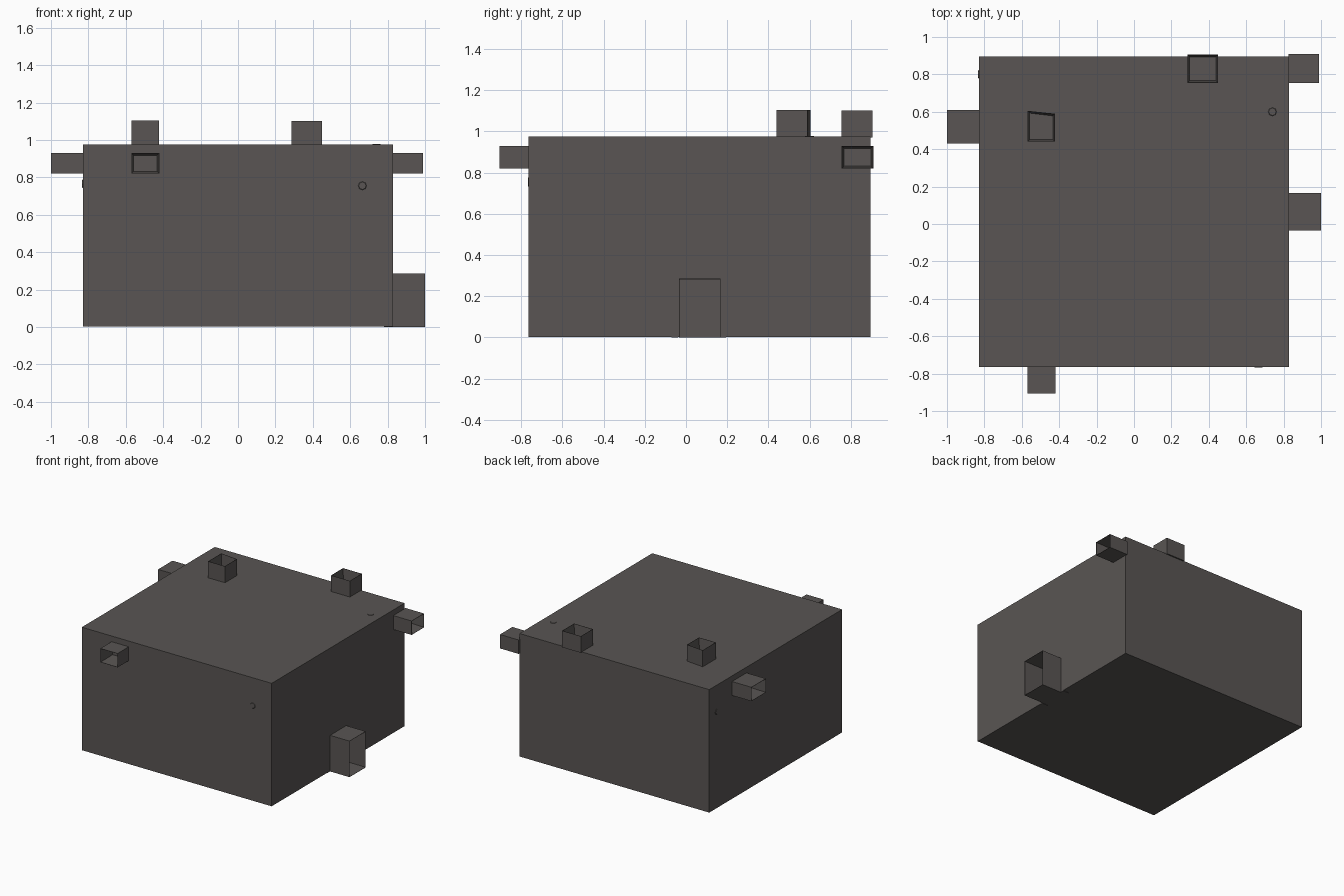
import bpy, bmesh, math
from mathutils import Vector, Matrix

if "Cube" in bpy.data.objects:
    bpy.data.objects.remove(bpy.data.objects["Cube"])

mat = bpy.data.materials.new("dark warm grey")
mat.diffuse_color = (0.10, 0.091, 0.087, 1)
mat.use_nodes = True
mat.node_tree.nodes["Principled BSDF"].inputs["Base Color"].default_value = mat.diffuse_color


def finish(bm, name):
    bmesh.ops.recalc_face_normals(bm, faces=bm.faces)
    me = bpy.data.meshes.new(name)
    bm.to_mesh(me)
    bm.free()
    me.materials.append(mat)
    ob = bpy.data.objects.new(name, me)
    bpy.context.collection.objects.link(ob)
    return ob


def box(name, lo, hi):
    bm = bmesh.new()
    lo, hi = Vector(lo), Vector(hi)
    bmesh.ops.create_cube(bm, size=1, matrix=Matrix.Translation((lo + hi) / 2)
                          @ Matrix.Diagonal((*(hi - lo), 1)))
    return finish(bm, name)


def duct(name, axis, base, end, a, b, inset=0.012, skew=0.0):
    """Open stub along axis; a, b are ranges on the other two axes.
    The inside narrows by inset towards its closed inner end."""
    bm = bmesh.new()

    def ring(depth, shrink):
        pts = [(a[0] + shrink, b[0] + shrink), (a[1] - shrink, b[0] + shrink),
               (a[1] - shrink, b[1] - shrink - skew), (a[0] + shrink, b[1] - shrink)]
        verts = []
        for p in pts:
            co = list(p)
            co.insert(axis, depth)
            verts.append(bm.verts.new(co))
        return verts

    step = 0.004 if end > base else -0.004
    rings = [ring(base - step, 0), ring(end, 0), ring(end, 0.002), ring(base + step, inset)]
    for r, s in zip(rings, rings[1:]):
        for i in range(4):
            j = (i + 1) % 4
            bm.faces.new((r[i], r[j], s[j], s[i]))
    bm.faces.new(rings[-1])   # inner end
    bm.faces.new(rings[0])    # buried base
    return finish(bm, name)


def stud(name, pos, normal, radius=0.025):
    bm = bmesh.new()
    rot = Vector(normal).to_track_quat('Z', 'Y').to_matrix().to_4x4()
    bmesh.ops.create_cone(bm, cap_ends=True, segments=8, radius1=radius, radius2=radius * 0.8,
                          depth=0.006, matrix=Matrix.Translation(pos) @ rot)
    return finish(bm, name)


# Main enclosure
box("main_box", (-0.83, -0.765, 0.003), (0.83, 0.895, 0.975))

# Open duct stubs on the walls
duct("left_duct", 0, -0.83, -1.0, (0.43, 0.61), (0.82, 0.93))
duct("front_duct", 1, -0.765, -0.905, (-0.57, -0.42), (0.82, 0.93))
duct("back_right_duct", 0, 0.83, 0.99, (0.755, 0.91), (0.82, 0.93))
duct("doorway", 0, 0.83, 1.0, (-0.035, 0.167), (0.0, 0.285), inset=0.003)

# Open duct stubs on the roof
duct("roof_duct_left", 2, 0.975, 1.105, (-0.57, -0.422), (0.44, 0.605), skew=0.015)
duct("roof_duct_back", 2, 0.975, 1.102, (0.285, 0.45), (0.755, 0.905))

# Small flush studs
stud("roof_stud", (0.74, 0.6, 0.975), (0, 0, 1))
stud("front_stud", (0.665, -0.765, 0.755), (0, -1, 0))
stud("left_stud", (-0.83, 0.80, 0.765), (-1, 0, 0))

# Small feet beside the doorway
for side, y in (("front", -0.055), ("back", 0.18)):
    box("door_foot_" + side, (0.78, y - 0.015, 0.0), (0.83, y + 0.015, 0.006))
